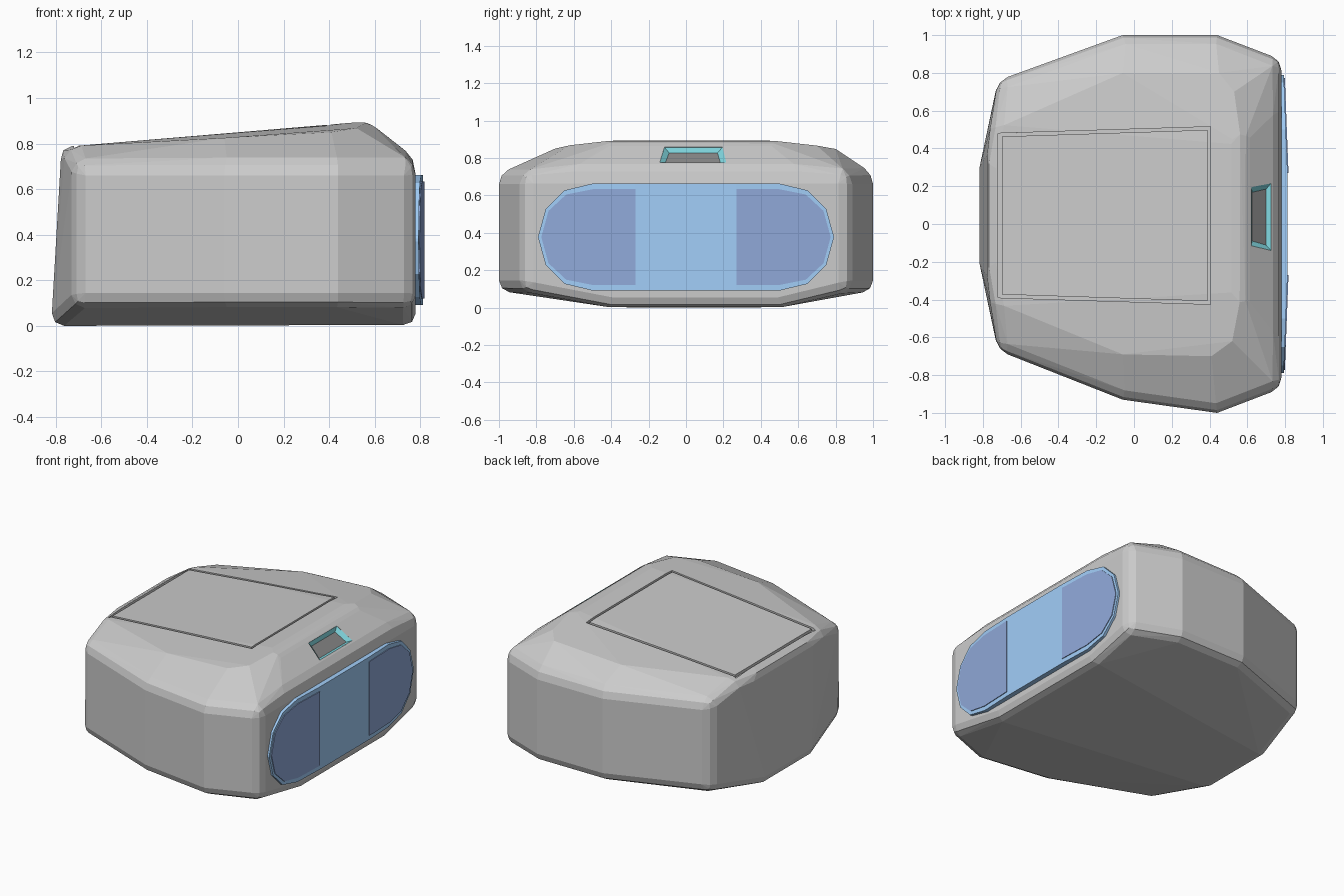
import bpy, bmesh

if "Cube" in bpy.data.objects:
    bpy.data.objects.remove(bpy.data.objects["Cube"])


def make(name, verts, faces, color=None):
    me = bpy.data.meshes.new(name)
    me.from_pydata(verts, [], faces)
    bm = bmesh.new()
    bm.from_mesh(me)
    bmesh.ops.recalc_face_normals(bm, faces=bm.faces)
    bm.to_mesh(me)
    bm.free()
    ob = bpy.data.objects.new(name, me)
    bpy.context.collection.objects.link(ob)
    if color:
        mat = bpy.data.materials.new(name)
        mat.diffuse_color = (*color, 1)
        mat.use_nodes = True
        mat.node_tree.nodes["Principled BSDF"].inputs["Base Color"].default_value = mat.diffuse_color
        me.materials.append(mat)
    return ob


def hull(bm):
    res = bmesh.ops.convex_hull(bm, input=bm.verts)
    junk = [g for g in res["geom_interior"] + res["geom_unused"]
            if isinstance(g, bmesh.types.BMVert) and g.is_valid]
    bmesh.ops.delete(bm, geom=list(set(junk)), context='VERTS')
    bmesh.ops.dissolve_limit(bm, angle_limit=0.04, verts=bm.verts, edges=bm.edges)


def cut(target, cutter):
    mod = target.modifiers.new(cutter.name, 'BOOLEAN')
    mod.object = cutter
    mod.operation = 'DIFFERENCE'
    mod.solver = 'EXACT'
    cutter.hide_render = True
    cutter.hide_viewport = True


def roof(x):
    return 0.79 + (x + 0.72) * 0.0833


# body: faceted convex shell with rounded sharp edges
side = [(-0.72, -0.67), (-0.06, -0.93), (0.44, -1.0), (0.78, -0.87),
        (0.78, 0.87), (0.44, 1.0), (-0.06, 1.0), (-0.72, 0.76)]
pts = [(x, y, z) for x, y in side for z in (0.09, 0.715)]
pts += [(-0.82, -0.21, 0), (-0.82, 0.3, 0), (0.78, -0.4, 0), (0.78, 0.5, 0)]
pts += [(x, y, roof(x)) for x, y in
        [(-0.785, -0.21), (-0.785, 0.3), (-0.745, -0.42), (-0.745, 0.51),
         (0.57, -0.36), (0.57, 0.42)]]
pts += [(0.78, -0.6, 0.735), (0.78, 0.6, 0.735),
        (0.52, -0.62, 0.868), (0.41, -0.7, 0.85), (-0.06, -0.69, 0.825),
        (0.53, 0.7, 0.866), (0.45, 0.8, 0.848), (-0.06, 0.8, 0.82)]
body = make("body", pts, [])
bm = bmesh.new()
bm.from_mesh(body.data)
hull(bm)
sharp = [e for e in bm.edges if e.calc_face_angle(0) > 0.55]
bmesh.ops.bevel(bm, geom=sharp, offset=0.055, segments=2, profile=0.5,
                affect='EDGES', clamp_overlap=False)
bmesh.ops.delete(bm, geom=bm.faces[:] , context='FACES_ONLY')
bmesh.ops.delete(bm, geom=bm.edges[:], context='EDGES_FACES')
hull(bm)
bmesh.ops.recalc_face_normals(bm, faces=bm.faces)
bm.to_mesh(body.data)
bm.free()

# thin groove around the roof hatch
outer = [(-0.72, -0.39), (0.405, -0.425), (0.405, 0.515), (-0.72, 0.48)]
inner = [(-0.70, -0.373), (0.39, -0.408), (0.39, 0.498), (-0.70, 0.463)]
verts = [(x, y, roof(x) + d) for loop in (outer, inner) for d in (-0.02, 0.04) for x, y in loop]
faces = []
for i in range(4):
    j = (i + 1) % 4
    faces += [(i, j, 4 + j, 4 + i), (8 + i, 8 + j, 12 + j, 12 + i),
              (i, j, 8 + j, 8 + i), (4 + i, 4 + j, 12 + j, 12 + i)]
cut(body, make("hatch_groove_cutter", verts, faces))


# slot on the sloped brow: pocket, bright rim and dark floor
def brow(x, y, d):
    z = 0.895 - (x - 0.57) * 0.762
    return (x + 0.606 * d, y, z + 0.795 * d)


mouth = [(0.725, -0.14), (0.725, 0.215), (0.62, 0.195), (0.62, -0.115)]
floor = [(0.712, -0.112), (0.712, 0.185), (0.638, 0.168), (0.638, -0.09)]
ring = [(i, (i + 1) % 4, 4 + (i + 1) % 4, 4 + i) for i in range(4)]
caps = [(0, 1, 2, 3), (4, 5, 6, 7)]
cut(body, make("slot_cutter", [brow(*p, 0.04) for p in mouth] + [brow(*p, -0.04) for p in mouth],
               ring + caps))
make("slot_rim", [brow(*p, 0.0) for p in mouth] + [brow(*p, -0.02) for p in floor], ring,
     (0.22, 0.68, 0.74))
make("slot_floor", [brow(*p, -0.02) for p in floor], [(0, 1, 2, 3)], (0.25, 0.25, 0.25))


# bowed front window, built in columns across y
def plate(name, cols, back, lift, color):
    verts, faces = [], []
    for y, h in cols:
        front = 0.813 + lift - 0.02 * max(0, abs(y) - 0.27) / 0.52
        verts += [(back, y, 0.377 - h), (back, y, 0.377 + h),
                  (front, y, 0.377 + h), (front, y, 0.377 - h)]
    n = len(cols)
    for c in range(n - 1):
        a, b = 4 * c, 4 * c + 4
        faces += [(a + k, a + (k + 1) % 4, b + (k + 1) % 4, b + k) for k in range(4)]
    faces += [(0, 1, 2, 3), tuple(4 * n - 4 + k for k in range(4))]
    return make(name, verts, faces, color)


half = [(0.27, 0.286), (0.5, 0.286), (0.65, 0.25), (0.75, 0.15), (0.79, 0.006)]
plate("front_window", [(-y, h) for y, h in reversed(half)] + half, 0.77, 0, (0.36, 0.62, 0.95))

# darker tinted panels at both ends of the window
tint = [(0.27, 0.256), (0.5, 0.256), (0.64, 0.228), (0.735, 0.14), (0.772, 0.006)]
for s, label in ((1, "back"), (-1, "front")):
    plate("tinted_panel_" + label, [(s * y, h) for y, h in tint], 0.78, 0.005, (0.28, 0.4, 0.7))
